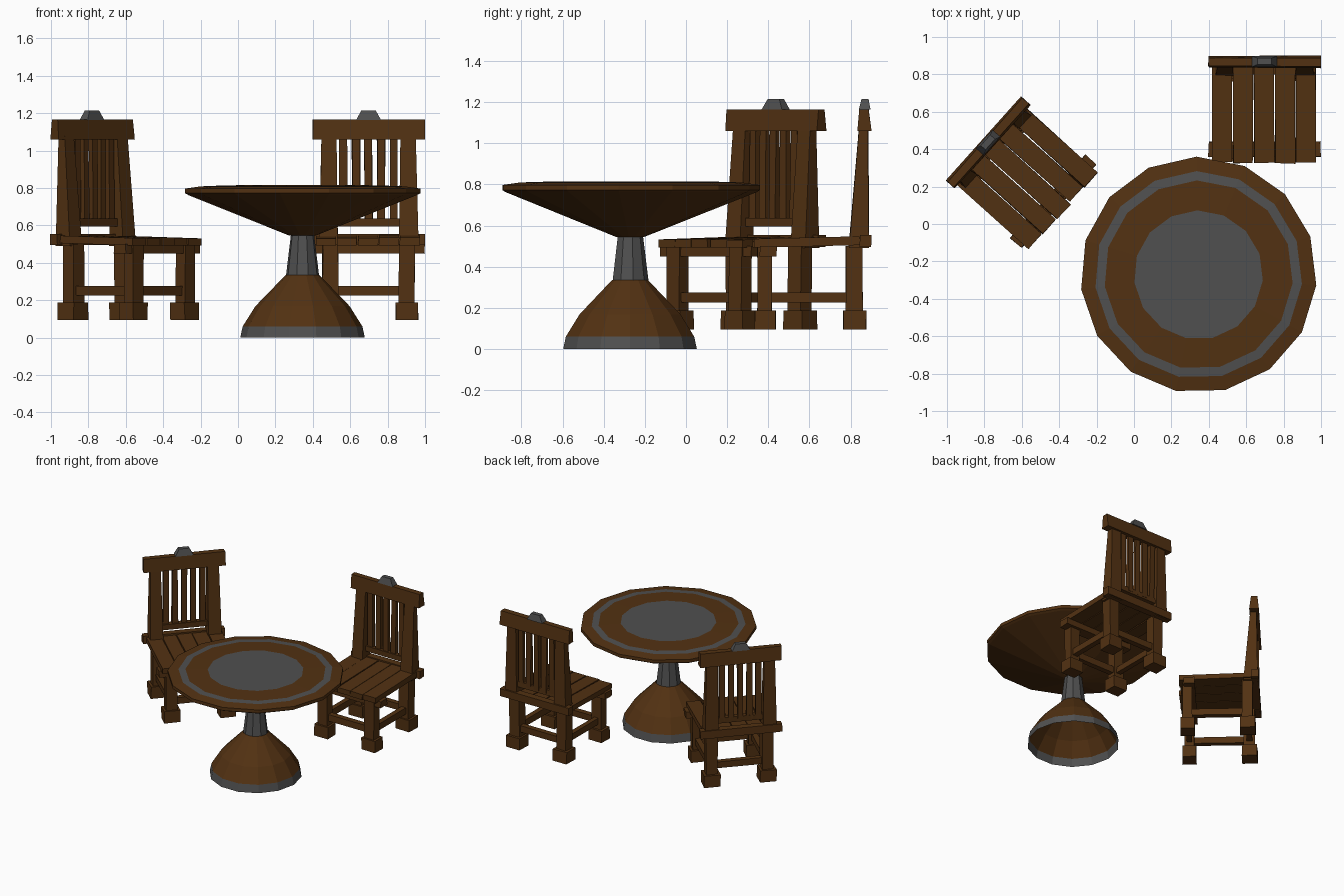
import bpy, bmesh, math, random
from mathutils import Matrix

if "Cube" in bpy.data.objects:
    bpy.data.objects.remove(bpy.data.objects["Cube"])

random.seed(4)


def material(name, rgb):
    m = bpy.data.materials.new(name)
    m.diffuse_color = (*rgb, 1)
    m.use_nodes = True
    m.node_tree.nodes["Principled BSDF"].inputs["Base Color"].default_value = m.diffuse_color
    return m


WOOD = material("dark_wood", (0.085, 0.031, 0.006))
METAL = material("iron", (0.08, 0.08, 0.08))


def add_object(name, bm, mats, matrix):
    bmesh.ops.recalc_face_normals(bm, faces=bm.faces)
    mesh = bpy.data.meshes.new(name)
    bm.to_mesh(mesh)
    bm.free()
    for m in mats:
        mesh.materials.append(m)
    ob = bpy.data.objects.new(name, mesh)
    ob.matrix_world = matrix
    bpy.context.collection.objects.link(ob)
    return ob


def lathe(name, profile, sides, phase, matrix):
    """Spin (radius, height, material of the next band) points around z."""
    bm = bmesh.new()
    rings = []
    for r, z, _ in profile:
        if r == 0:
            rings.append([bm.verts.new((0, 0, z))] * sides)
            continue
        angles = [math.radians(phase) + i * math.tau / sides for i in range(sides)]
        rings.append([bm.verts.new((r * math.cos(a), r * math.sin(a), z)) for a in angles])
    for a, b, p in zip(rings, rings[1:], profile):
        for i in range(sides):
            j = (i + 1) % sides
            corners = list(dict.fromkeys((a[i], a[j], b[j], b[i])))
            bm.faces.new(corners).material_index = p[2]
    return add_object(name, bm, (WOOD, METAL), matrix)


def block(name, matrix, low, high, mat=WOOD, wobble=0.003):
    """Tapered block between two rectangles (x0, x1, y0, y1, z)."""
    bm = bmesh.new()
    v = []
    for x0, x1, y0, y1, z in (low, high):
        for x, y in ((x0, y0), (x1, y0), (x1, y1), (x0, y1)):
            jx, jy = (random.uniform(-wobble, wobble) for _ in range(2))
            v.append(bm.verts.new((x + jx, y + jy, z)))
    bm.faces.new(v[:4])
    bm.faces.new(v[4:])
    for i in range(4):
        j = (i + 1) % 4
        bm.faces.new((v[i], v[j], v[4 + j], v[4 + i]))
    return add_object(name, bm, (mat,), matrix)


def box(name, matrix, x0, x1, y0, y1, z0, z1):
    return block(name, matrix, (x0, x1, y0, y1, z0), (x0, x1, y0, y1, z1))


def chair(tag, m):
    # legs with chunky feet
    for row, y0, y1 in (("front", -0.54, -0.44), ("back", -0.11, 0.0)):
        for side, cx in (("left", -0.205), ("right", 0.205)):
            box(f"{tag}_{row}_{side}_foot", m, cx - 0.06, cx + 0.06, y0, y1, 0.095, 0.187)
            box(f"{tag}_{row}_{side}_leg", m, cx - 0.042, cx + 0.042,
                y0 + 0.013, y1 - 0.018, 0.187, 0.5)
        cy = (y0 + y1) / 2
        box(f"{tag}_{row}_stretcher", m, -0.17, 0.17, cy - 0.02, cy + 0.02, 0.225, 0.275)
    for side, cx in (("left", -0.205), ("right", 0.205)):
        box(f"{tag}_{side}_stretcher", m, cx - 0.02, cx + 0.02, -0.47, -0.08, 0.225, 0.275)

    # cross beams carrying the seat
    box(f"{tag}_front_beam", m, -0.3, 0.3, -0.515, -0.435, 0.45, 0.5)
    box(f"{tag}_back_beam", m, -0.3, 0.3, -0.03, 0.025, 0.495, 0.555)

    # five seat planks, sloping slightly to the front
    tilt = m @ Matrix.Translation((0, -0.03, 0.545)) @ Matrix.Rotation(math.radians(1.4), 4, 'X')
    for i in range(5):
        x = -0.28 + i * 0.112
        box(f"{tag}_seat_plank_{i + 1}", tilt, x, x + 0.106, -0.52 + random.uniform(-0.006, 0.006),
            -0.0, -0.04, random.uniform(-0.003, 0.003))

    # back posts, tapering upward
    for side, s in (("left", -1), ("right", 1)):
        lo, hi = sorted((s * 0.165, s * 0.265)), sorted((s * 0.172, s * 0.25))
        block(f"{tag}_{side}_back_post", m, (*lo, -0.085, 0.015, 0.49), (*hi, -0.035, 0.01, 1.08))

    # back slats with lower and top rails
    for i in range(5):
        cx = (i - 2) * 0.067
        block(f"{tag}_back_slat_{i + 1}", m, (cx - 0.021, cx + 0.021, -0.03, 0.0, 0.61),
              (cx - 0.021, cx + 0.021, -0.025, 0.002, 1.07))
    box(f"{tag}_lower_back_rail", m, -0.19, 0.19, -0.04, 0.0, 0.595, 0.637)
    block(f"{tag}_top_rail", m, (-0.3, 0.3, -0.04, 0.025, 1.06), (-0.3, 0.3, -0.03, 0.015, 1.165))
    block(f"{tag}_crest", m, (-0.067, 0.067, -0.035, 0.022, 1.163),
          (-0.038, 0.038, -0.022, 0.012, 1.215), METAL, 0)


# round pedestal table (band materials: 0 wood, 1 iron)
TABLE = Matrix.Translation((0.345, -0.272, 0))
lathe("table_top", [(0, 0.815, 1), (0.345, 0.815, 0), (0.505, 0.811, 1), (0.555, 0.808, 0),
                    (0.632, 0.797, 0), (0.632, 0.772, 0), (0.615, 0.762, 0),
                    (0.07, 0.545, 0), (0, 0.545, 0)], 15, -5, TABLE)
lathe("table_neck", [(0.09, 0.33, 1), (0.063, 0.55, 1)], 9, 10, TABLE)
lathe("table_base", [(0.333, 0, 1), (0.32, 0.06, 0), (0.252, 0.168, 0), (0.09, 0.335, 0)],
      14, 0, TABLE)

# two matching chairs
chair("right_chair", Matrix.Translation((0.698, 0.875, 0)))
chair("left_chair", Matrix.Translation((-0.785, 0.44, 0)) @ Matrix.Rotation(math.radians(48), 4, 'Z'))
